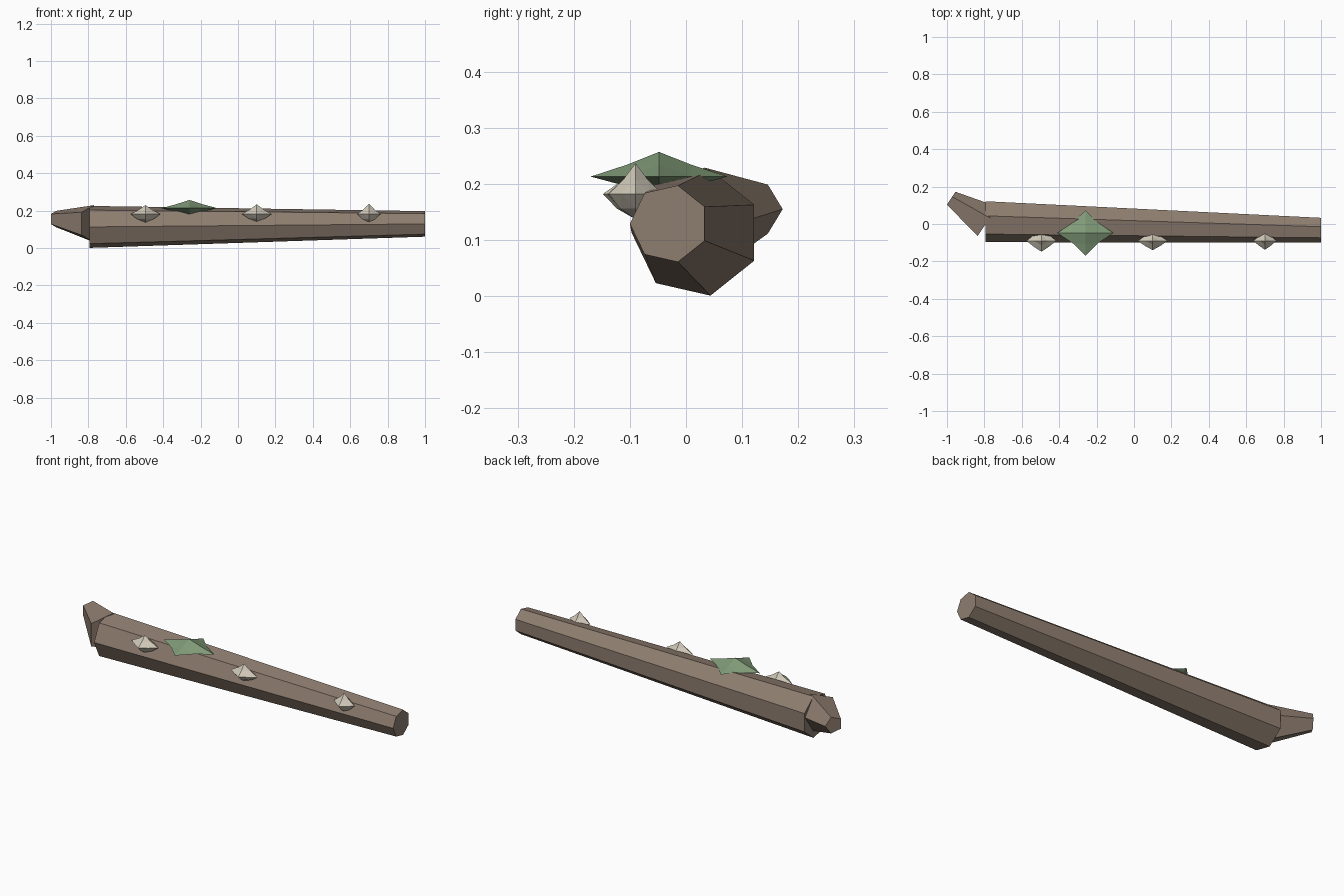
import bpy, bmesh
from math import sin, cos, tau, pi
from mathutils import Vector

if "Cube" in bpy.data.objects:
    bpy.data.objects.remove(bpy.data.objects["Cube"])


def material(name, rgb):
    m = bpy.data.materials.new(name)
    m.diffuse_color = (*rgb, 1)
    m.use_nodes = True
    m.node_tree.nodes["Principled BSDF"].inputs["Base Color"].default_value = m.diffuse_color
    return m


bark = material("bark", (0.27, 0.205, 0.16))
cream = material("cream", (0.63, 0.58, 0.48))
green = material("green", (0.22, 0.33, 0.19))


def finish(name, bm, mat):
    bmesh.ops.recalc_face_normals(bm, faces=bm.faces)
    me = bpy.data.meshes.new(name)
    bm.to_mesh(me)
    bm.free()
    me.materials.append(mat)
    ob = bpy.data.objects.new(name, me)
    bpy.context.collection.objects.link(ob)
    return ob


def tapered(name, a, b, ra, rb, sides, side_dir, phase, mat):
    """Capped tapered prism from a to b, with rings in the plane of side_dir and z."""
    bm = bmesh.new()
    u, w = Vector(side_dir).normalized(), Vector((0, 0, 1))
    rings = []
    for c, r in ((a, ra), (b, rb)):
        rings.append([bm.verts.new(Vector(c) + r * (u * cos(t) + w * sin(t)))
                      for t in (phase + tau * i / sides for i in range(sides))])
        bm.faces.new(rings[-1])
    for i in range(sides):
        j = (i + 1) % sides
        bm.faces.new((rings[0][i], rings[0][j], rings[1][j], rings[1][i]))
    return finish(name, bm, mat)


def clump(name, loc, radii, low, mids, mat):
    """Subdivided octahedron; mids pushes upper, rim and lower edge midpoints."""
    bm = bmesh.new()
    bmesh.ops.create_uvsphere(bm, u_segments=4, v_segments=2, radius=1)
    bmesh.ops.subdivide_edges(bm, edges=bm.edges[:], cuts=1, use_grid_fill=True)
    for v in bm.verts:
        if v.co.length < 0.9:
            k = 0 if v.co.z > 0.1 else 2 if v.co.z < -0.1 else 1
            v.co *= mids[k]
        rz = radii[2] if v.co.z > 0 else low
        v.co = Vector((v.co.x * radii[0], v.co.y * radii[1], v.co.z * rz)) + Vector(loc)
    return finish(name, bm, mat)


# Fallen trunk
tapered("trunk", (-0.795, 0.018, 0.113), (1, -0.03, 0.129), 0.115, 0.07, 7,
        (0, 1, 0), pi, bark)
# Broken branch stub
tapered("branch_stub", (-0.789, 0.0065, 0.13), (-0.98, 0.134, 0.155), 0.104, 0.046, 5,
        (0.55, 0.83, 0), 0, bark)
# Mushrooms
for i, (x, rx, ry, up, low) in enumerate(((-0.495, 0.08, 0.058, 0.048, 0.045),
                                          (0.1, 0.08, 0.05, 0.052, 0.04),
                                          (0.7, 0.062, 0.048, 0.055, 0.045))):
    clump(f"mushroom_{i + 1}", (x, -0.09, 0.182), (rx, ry, up), low,
          (0.92, 1.05, 1.15), cream)
# Moss patch
clump("moss", (-0.26, -0.048, 0.213), (0.15, 0.122, 0.044), 0.04,
      (0.95, 0.9, 0.9), green)
